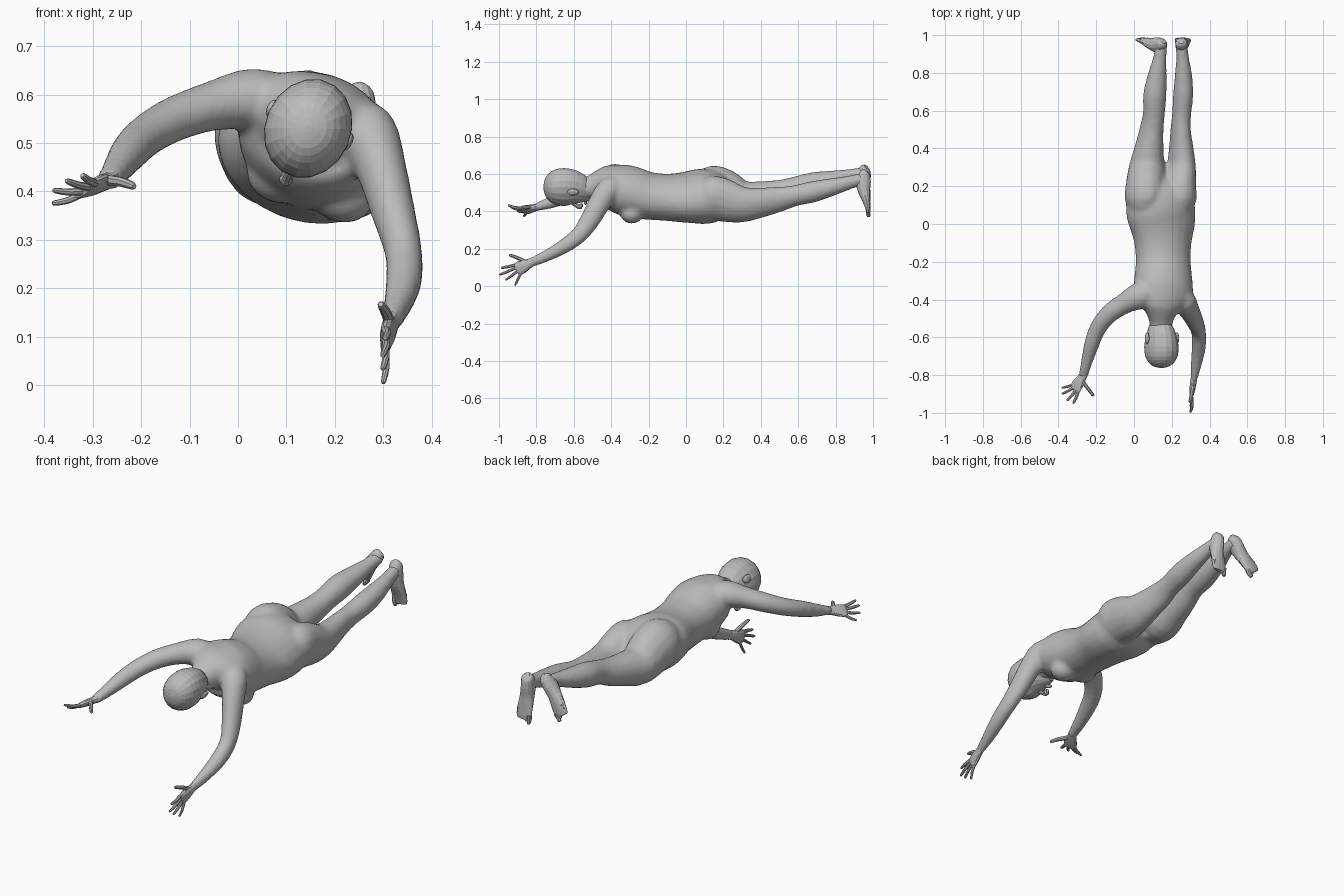
import bpy, bmesh, math
from mathutils import Vector

cube = bpy.data.objects.get("Cube")
if cube:
    bpy.data.objects.remove(cube, do_unlink=True)

grey = bpy.data.materials.new("matte grey")
grey.use_nodes = True
grey.diffuse_color = (0.5, 0.5, 0.5, 1)
grey.node_tree.nodes["Principled BSDF"].inputs["Base Color"].default_value = (0.5, 0.5, 0.5, 1)


def spline(rows, steps):
    """Smooth curve through rows of any length."""
    out = []
    for i in range(len(rows) - 1):
        p0, p1, p2, p3 = (rows[min(max(i + k, 0), len(rows) - 1)] for k in (-1, 0, 1, 2))
        for s in range(steps):
            t = s / steps
            out.append([b + 0.5 * t * (c - a + t * (2*a - 5*b + 4*c - d + t * (3*(b - c) + d - a)))
                        for a, b, c, d in zip(p0, p1, p2, p3)])
    return out + [list(rows[-1])]


def loft(bm, rows, ref, sides=16, steps=3):
    """Elliptical tube; each row is x, y, z, half width along ref, half depth."""
    rows = spline(rows, steps)
    pts = [Vector(r[:3]) for r in rows]
    rings = []
    for i, r in enumerate(rows):
        t = (pts[min(i + 1, len(pts) - 1)] - pts[max(i - 1, 0)]).normalized()
        u = Vector(ref)
        u = (u - t * u.dot(t)).normalized()
        v = t.cross(u)
        angles = [2 * math.pi * k / sides for k in range(sides)]
        rings.append([bm.verts.new(pts[i] + u * r[3] * math.cos(a) + v * r[4] * math.sin(a)) for a in angles])
    for a, b in zip(rings, rings[1:]):
        for k in range(sides):
            n = (k + 1) % sides
            bm.faces.new((a[k], a[n], b[n], b[k]))
    bm.faces.new(rings[0][::-1])
    bm.faces.new(rings[-1])


def ball(bm, centre, axes, radii):
    made = bmesh.ops.create_uvsphere(bm, u_segments=14, v_segments=10, radius=1)["verts"]
    for v in made:
        v.co = Vector(centre) + sum((a * r * c for a, r, c in zip(axes, radii, v.co)), Vector())


def finish(name, bm):
    bmesh.ops.recalc_face_normals(bm, faces=bm.faces)
    mesh = bpy.data.meshes.new(name)
    bm.to_mesh(mesh)
    bm.free()
    mesh.materials.append(grey)
    ob = bpy.data.objects.new(name, mesh)
    bpy.context.collection.objects.link(ob)
    return ob


# Torso axes, rolled so the right side is higher
roll = math.radians(20)
across = Vector((math.cos(roll), 0, -math.sin(roll)))
ahead = Vector((0, -1, 0))
belly = Vector((-math.sin(roll), 0, -math.cos(roll)))
trunk_axes = (across, ahead, belly)

# Body: trunk, chest, legs and arms blended into one skin
bm = bmesh.new()
loft(bm, [(.145, .24, .46, .10, .07), (.145, .18, .47, .165, .125), (.14, .09, .48, .188, .142),
          (.15, 0, .475, .18, .13), (.153, -.1, .475, .155, .122), (.155, -.2, .483, .148, .125),
          (.155, -.28, .50, .155, .135), (.155, -.36, .525, .16, .128), (.15, -.42, .545, .14, .10),
          (.145, -.47, .54, .085, .075), (.143, -.53, .525, .06, .06), (.143, -.60, .525, .058, .058)], across, 24)
for x, z in ((.085, .435), (.215, .395)):
    ball(bm, (x, -.29, z), trunk_axes, (.07, .065, .06))

loft(bm, [(.06, .04, .53, .06, .06), (.055, .12, .532, .10, .115), (.06, .20, .51, .103, .12),
          (.068, .3, .467, .095, .10), (.08, .4, .48, .077, .083), (.093, .5, .5, .063, .07),
          (.105, .58, .525, .058, .06), (.11, .68, .548, .062, .062), (.122, .78, .568, .052, .05),
          (.137, .88, .592, .036, .035), (.145, .96, .608, .033, .03)], across)
loft(bm, [(.23, .04, .48, .06, .06), (.232, .12, .478, .095, .115), (.236, .20, .46, .09, .12),
          (.25, .3, .437, .075, .10), (.25, .4, .447, .063, .083), (.247, .5, .465, .052, .07),
          (.252, .58, .483, .05, .057), (.26, .68, .505, .053, .058), (.262, .78, .53, .047, .048),
          (.257, .88, .556, .034, .037), (.25, .955, .575, .032, .032)], across)
up = Vector((0, 0, 1))
loft(bm, [(.10, -.36, .575, .06, .06), (.03, -.38, .59, .065, .072), (-.05, -.42, .577, .052, .056),
          (-.13, -.475, .55, .047, .05), (-.19, -.55, .515, .043, .045), (-.225, -.64, .48, .04, .04),
          (-.25, -.73, .445, .032, .031), (-.27, -.81, .42, .02, .025)], up)
loft(bm, [(.22, -.35, .54, .06, .06), (.265, -.41, .52, .065, .065), (.295, -.46, .45, .053, .06),
          (.32, -.51, .36, .046, .054), (.342, -.57, .275, .039, .045), (.343, -.65, .215, .038, .04),
          (.33, -.74, .165, .03, .032), (.315, -.83, .125, .018, .026)], (1, 0, 0))
body = finish("body", bm)
remesh = body.modifiers.new("blend", "REMESH")
remesh.mode = "VOXEL"
remesh.voxel_size = 0.011
remesh.use_smooth_shade = True
relax = body.modifiers.new("relax", "SMOOTH")
relax.factor = 0.5
relax.iterations = 6

# Head: face points down and a little to the right
face = Vector((-.40, 0, -.92)).normalized()
side = Vector((.92, 0, -.40)).normalized()
middle = Vector((.145, 0, .53))
bm = bmesh.new()
profile = [(-.497, .05, .02, .025), (-.515, .042, .042, .046), (-.55, .022, .064, .074), (-.60, .004, .08, .096),
           (-.65, 0, .089, .105), (-.70, 0, .084, .097), (-.735, 0, .065, .073), (-.755, 0, .038, .042),
           (-.762, 0, .008, .008)]
loft(bm, [(*(middle + face * f + ahead * -y), w, d) for y, f, w, d in profile], side, 18, 2)
finish("head", bm)

def on_head(y, f, s=0):
    return middle + face * f + side * s + ahead * -y

head_axes = (side, ahead, face)
bm = bmesh.new()
loft(bm, [(*on_head(-.615, .09), .008, .008), (*on_head(-.58, .11), .011, .013),
          (*on_head(-.567, .116), .015, .014), (*on_head(-.556, .10), .011, .008)], side, 8, 2)
finish("nose", bm)
bm = bmesh.new()
ball(bm, on_head(-.537, .09), head_axes, (.023, .009, .01))
finish("lips", bm)
for name, s in (("right_ear", -1), ("left_ear", 1)):
    bm = bmesh.new()
    ball(bm, on_head(-.605, -.008, s * .086), head_axes, (.01, .032, .019))
    finish(name, bm)


def digit(name, base, tip, r, bend):
    """Finger or toe with a slight bend and a rounded end."""
    bm = bmesh.new()
    a, b = Vector(base), Vector(tip)
    mid = (a + b) / 2 + bend
    near = b + (mid - b) * 0.12
    loft(bm, [(*a, r, r), (*mid, r * .9, r * .9), (*near, r * .7, r * .7), (*b, r * .25, r * .25)],
         (.31, .27, .91), 8, 2)
    finish(name, bm)


def hand(label, wrist, knuckles, spread, tips, thumb_tip):
    wrist, knuckles, spread = Vector(wrist), Vector(knuckles), Vector(spread).normalized()
    bm = bmesh.new()
    rows = [(wrist, -.1, .023, .017), (wrist, .2, .025, .017), (wrist, .6, .034, .016),
            (wrist, .95, .036, .012), (wrist, 1.1, .03, .008)]
    loft(bm, [(*w.lerp(knuckles, t), a, b) for w, t, a, b in rows], spread, 12)
    finish(label + "_palm", bm)
    bend = (knuckles - wrist).cross(spread).normalized() * .004
    for i, finger in enumerate(("index", "middle", "ring", "little")):
        base = knuckles + spread * (i - 1.5) * .018
        digit(f"{label}_{finger}_finger", base, tips[i], .0095 - .0006 * i, bend)
    digit(label + "_thumb", wrist.lerp(knuckles, .3) - spread * .014, thumb_tip, .0115, -spread * .006)


hand("right", (-.268, -.80, .422), (-.312, -.872, .405), (-.06, .08, -.05),
     [(-.322, -.95, .433), (-.355, -.935, .422), (-.382, -.90, .402), (-.384, -.868, .375)], (-.214, -.91, .41))
hand("left", (.317, -.82, .13), (.305, -.90, .092), (0, .075, -.085),
     [(.304, -.988, .097), (.299, -.998, .06), (.299, -.965, .032), (.3, -.915, .003)], (.295, -.945, .167))


def foot(label, heel, toe_end, inner):
    """Foot hanging from the ankle, sole facing back; inner points to the big toe."""
    heel, toe_end, inner = Vector(heel), Vector(toe_end), Vector(inner).normalized()
    bm = bmesh.new()
    rows = [(-.04, .965, .014, .014), (.02, .957, .03, .029), (.22, .948, .034, .041), (.45, .953, .036, .032),
            (.68, .966, .042, .02), (.85, .974, .042, .013), (.93, .976, .034, .009)]
    pts = [heel.lerp(toe_end, t) for t, *_ in rows]
    loft(bm, [(p.x, y, p.z, a, b) for p, (_, y, a, b) in zip(pts, rows)], inner, 14)
    finish(label + "_foot", bm)
    for i in range(5):
        off = inner * (.032 - .016 * i)
        end = toe_end + off - (toe_end - heel) * (.05 * i - .02)
        base = heel.lerp(toe_end, .82 - .03 * i) + off
        digit(f"{label}_toe_{i + 1}", (base.x, .974, base.z), (end.x, .978, end.z),
              .013 if i == 0 else .009, ahead * .003)


foot("right", (.152, 0, .63), (.025, 0, .455), (.8, 0, -.6))
foot("left", (.25, 0, .608), (.262, 0, .375), (-1, 0, 0))
